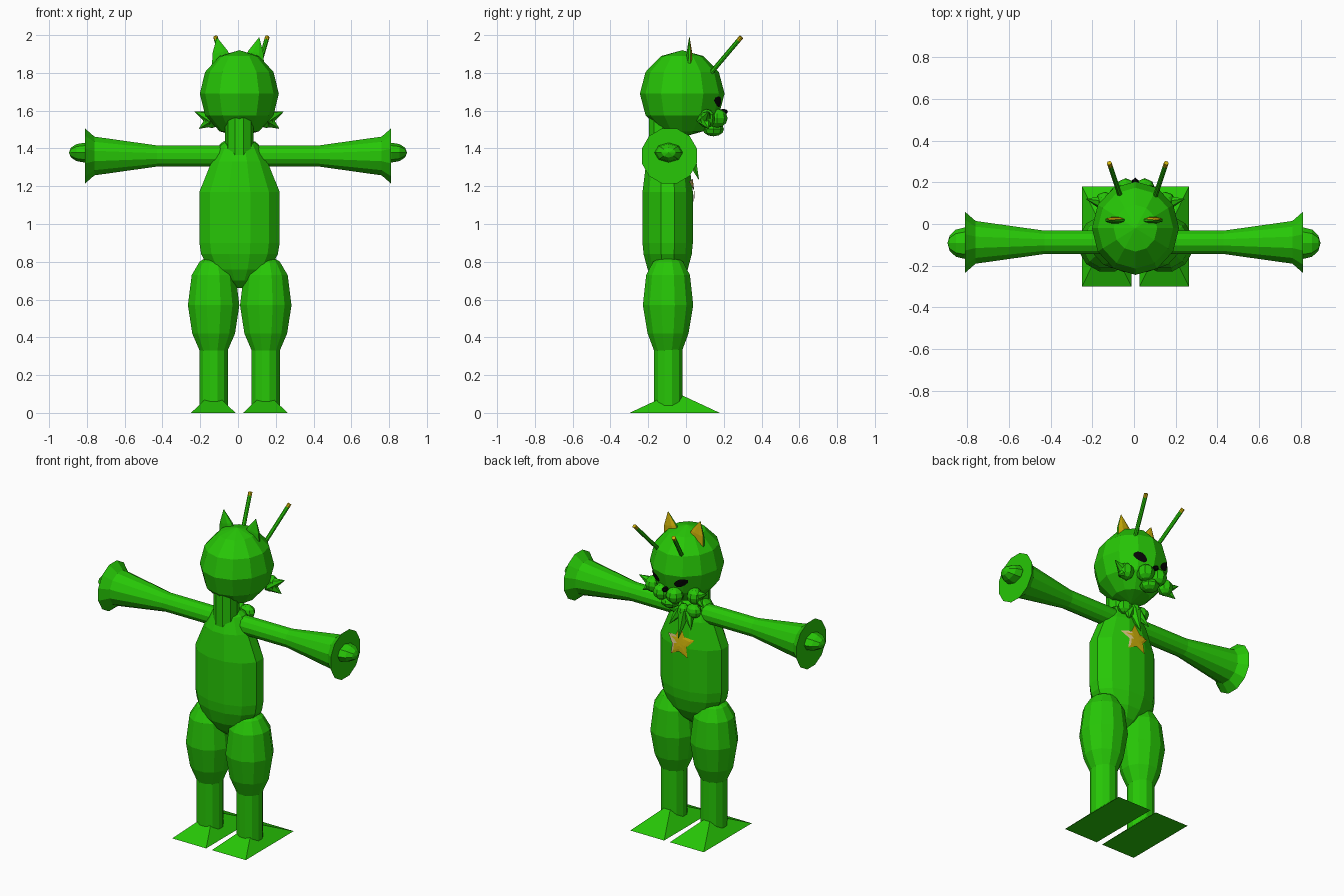
import bpy, bmesh, math
from mathutils import Vector, Matrix
from mathutils.bvhtree import BVHTree

if "Cube" in bpy.data.objects:
    bpy.data.objects.remove(bpy.data.objects["Cube"])


def material(name, rgb):
    m = bpy.data.materials.new(name)
    m.diffuse_color = (*rgb, 1)
    m.use_nodes = True
    m.node_tree.nodes["Principled BSDF"].inputs["Base Color"].default_value = m.diffuse_color
    return m


GREEN = material("leaf green", (0.020, 0.57, 0.002))
GOLD = material("gold", (0.62, 0.44, 0.003))
TAN = material("tan", (0.72, 0.56, 0.24))
BLACK = material("black", (0.002, 0.002, 0.002))


def finish(name, bm, mats=(GREEN,), rule=None, closed=True):
    if closed:
        bmesh.ops.recalc_face_normals(bm, faces=bm.faces)
    bm.normal_update()
    if rule:
        for f in bm.faces:
            f.material_index = rule(f)
    me = bpy.data.meshes.new(name)
    bm.to_mesh(me)
    bm.free()
    for m in mats:
        me.materials.append(m)
    ob = bpy.data.objects.new(name, me)
    bpy.context.collection.objects.link(ob)
    return ob


def ball(name, center, radii, seg=8, rings=6, axis='Z', mat=GREEN):
    bm = bmesh.new()
    bmesh.ops.create_uvsphere(bm, u_segments=seg, v_segments=rings, radius=1)
    if axis == 'X':
        bmesh.ops.rotate(bm, verts=bm.verts, matrix=Matrix.Rotation(math.pi / 2, 3, 'Y'))
    bmesh.ops.scale(bm, verts=bm.verts, vec=radii)
    bmesh.ops.translate(bm, verts=bm.verts, vec=center)
    return finish(name, bm, (mat,))


def loft(name, start, end, rings, seg=10, turn=0.0, mats=(GREEN,), rule=None):
    """Rings of (distance, radius x, radius y) along the line start -> end."""
    start, axis = Vector(start), (Vector(end) - Vector(start)).normalized()
    rot = Vector((0, 0, 1)).rotation_difference(axis).to_matrix()
    bm, loops = bmesh.new(), []
    for d, rx, ry in rings:
        loop = []
        for i in range(seg):
            a = math.tau * i / seg + turn
            p = Vector((rx * math.cos(a), ry * math.sin(a), d))
            loop.append(bm.verts.new(start + rot @ p))
        loops.append(loop)
    for a, b in zip(loops, loops[1:]):
        for i in range(seg):
            j = (i + 1) % seg
            bm.faces.new((a[i], a[j], b[j], b[i]))
    bm.faces.new(loops[0][::-1])
    bm.faces.new(loops[-1])
    return finish(name, bm, mats, rule)


def spike(name, base, tip, r, seg=6):
    n = (Vector(tip) - Vector(base)).length
    return loft(name, base, tip, [(0, r, r), (n, r * .03, r * .03)], seg)


def decal(name, target, cx, cz, outline, mats, rule=None):
    """Thin plate laid on the +y side of a part, following its facets."""
    tree = BVHTree.FromPolygons([v.co for v in target.data.vertices],
                                [p.vertices for p in target.data.polygons])
    bm = bmesh.new()

    def put(x, z):
        hit = tree.ray_cast(Vector((cx + x, 2, cz + z)), Vector((0, -1, 0)))[0]
        return bm.verts.new(hit + Vector((0, .008, 0)))

    mid = put(0, 0)
    rings = [[put(x * k, z * k) for x, z in outline] for k in (.35, .7, 1)]
    n = len(outline)
    for i in range(n):
        j = (i + 1) % n
        bm.faces.new((mid, rings[0][i], rings[0][j]))
        for a, b in zip(rings, rings[1:]):
            bm.faces.new((a[i], b[i], b[j], a[j]))
    bm.normal_update()
    for f in bm.faces:
        if f.normal.y < 0:
            f.normal_flip()
    return finish(name, bm, mats, rule, closed=False)


# Torso, neck and head
torso = loft("torso", (.008, -.097, 0), (.008, -.097, 1),
             [(.66, .03, .03), (.70, .10, .075), (.76, .165, .11), (.84, .21, .132),
              (.90, .22, .138), (1.17, .22, .138), (1.33, .153, .117),
              (1.42, .10, .08), (1.44, .07, .06)], 12, math.pi / 12)
loft("neck", (.007, -.125, 0), (.007, -.125, 1),
     [(1.33, .075, .075), (1.60, .075, .075)], 10)
head = ball("head", (.007, -.02, 1.69), (.209, .224, .23), 12, 6)

# Chest star, paler on one side
star = []
for i in range(10):
    a = math.pi / 2 + math.tau * i / 10
    r = .10 if i % 2 == 0 else .052
    star.append((r * math.cos(a), r * math.sin(a)))
decal("chest_star", torso, .018, 1.195, star, (GOLD, TAN),
      lambda f: int(f.calc_center_median().x > .053))

# Mouth and nose
ball("lower_lip", (.006, .145, 1.502), (.058, .056, .038))
ball("nose", (.006, .198, 1.594), (.018, .024, .016), 6, 4, mat=BLACK)

for s, side in ((-1, "left"), (1, "right")):
    # Slanted eyes and muzzle pads
    tilt = math.radians(30) * s
    eye = []
    for i in range(10):
        a = math.tau * i / 10
        x, z = .042 * math.cos(a), .023 * math.sin(a)
        eye.append((x * math.cos(tilt) - z * math.sin(tilt),
                    x * math.sin(tilt) + z * math.cos(tilt)))
    decal(side + "_eye", head, .006 + s * .088, 1.647, eye, (BLACK,))
    ball(side + "_muzzle_pad", (.006 + s * .045, .165, 1.56), (.052, .055, .05))

    # Cheeks with pointed tufts
    ball(side + "_cheek", (.006 + s * .145, .11, 1.558), (.048, .045, .05))
    for k, (x, z) in enumerate(((.235, 1.595), (.212, 1.505))):
        spike(f"{side}_cheek_tuft_{k}", (.006 + s * .14, .10, 1.555),
              (.006 + s * x, .12, z), .045)

    # Flat ears, gold on the face side
    loft(side + "_ear", (s * .078, .018, 1.83), (s * .112, .018, 1.987),
         [(0, .066, .018), (.08, .045, .015), (.16, .002, .002)], 8, math.pi / 8,
         (GREEN, GOLD), lambda f: int(f.normal.y > .3))

    # Antennae with gold tips
    tip = Vector((.018 + s * .137, .293, 1.99))
    base = Vector((.018 + s * .072, .10, 1.762))
    n = (tip - base).length
    limit = tip.z - .02
    loft(side + "_antenna", base, tip,
         [(0, .012, .012), (n - .025, .012, .012), (n, .012, .012)], 8,
         mats=(GREEN, GOLD),
         rule=lambda f: int(f.calc_center_median().z > limit))

    # Flared sleeves and hands
    loft(side + "_sleeve", (s * .08, -.088, 1.36), (s, -.088, 1.36),
         [(0, .058, .058), (.35, .058, .058), (.68, .106, .106), (.73, .151, .151)],
         12, math.pi / 12)
    ball(side + "_hand", (s * .815, -.092, 1.378), (.08, .075, .052), 8, 6, 'X')

    # Baggy thighs, shins and wedge feet
    cx = .009 + s * .138
    loft(side + "_thigh", (cx, -.095, 0), (cx, -.095, 1),
         [(.33, .077, .077), (.42, .117, .112), (.57, .141, .138), (.73, .12, .12),
          (.80, .077, .082), (.83, .03, .03)], 12, math.pi / 12)
    loft(side + "_shin", (cx, -.093, 0), (cx, -.093, 1),
         [(.03, .078, .078), (.36, .078, .078)], 12, math.pi / 12)
    half = math.sqrt(2)
    loft(side + "_foot", (.007 + s * .138, -.06, 0), (.007 + s * .138, -.06, 1),
         [(0, .118 * half, .239 * half), (.11, .004, .004)], 4, math.pi / 4)

    # Collar bow and side tails
    ball(side + "_bow_loop", (.006 + s * .06, .0, 1.40), (.05, .038, .042))
    spike(side + "_bow_tail", (.006 + s * .03, .005, 1.385),
          (.006 + s * .075, .05, 1.30), .035)

ball("bow_knot", (.006, .015, 1.395), (.035, .035, .04))
spike("bow_middle_tail", (.006, .01, 1.39), (.006, .068, 1.235), .042)
